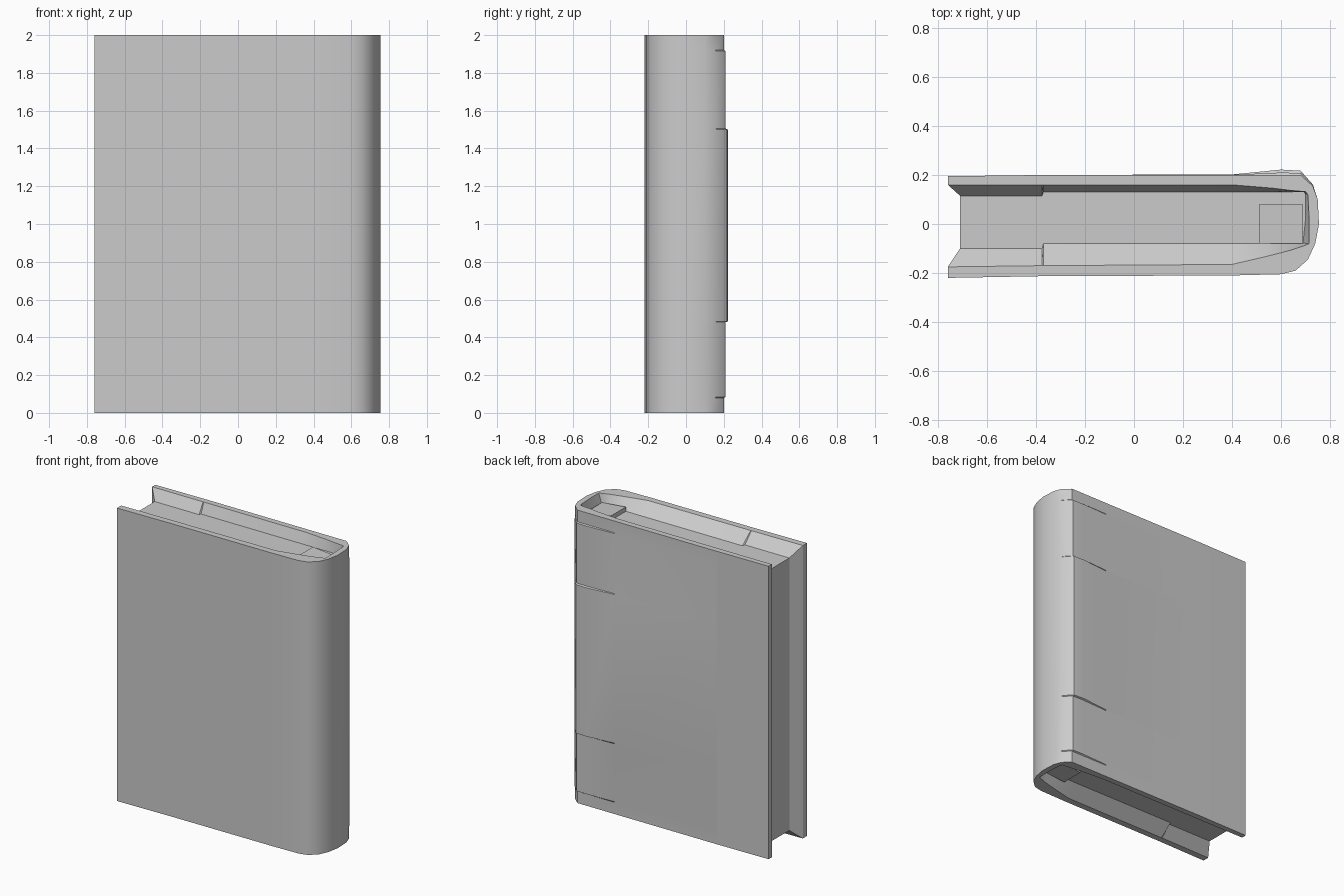
import bpy, bmesh, math

if "Cube" in bpy.data.objects:
    bpy.data.objects.remove(bpy.data.objects["Cube"])

# Each row: outer cover x,y / inner rim x,y / page edge x,y / back hinge bulge
ROWS = [
    (-.76, -.22, -.76, -.175, -.71, -.10, 0),
    (-.375, -.213, -.375, -.17, -.375, -.10, 0),
    (-.37, -.213, -.37, -.17, -.37, -.08, 0),
    (.40, -.21, .40, -.165, .40, -.08, 0),
    (.60, -.205, .53, -.135, .55, -.08, 0),
    (.66, -.19, .64, -.107, .66, -.08, 0),
    (.71, -.145, .69, -.09, .68, -.08, 0),
    (.74, -.08, .715, -.08, .69, -.078, 0),
    (.755, 0, .715, .02, .70, .02, 0),
    (.75, .10, .71, .12, .70, .12, 0),
    (.73, .155, .70, .132, .695, .13, .3),
    (.68, .20, .64, .137, .64, .13, .8),
    (.60, .20, .56, .147, .56, .13, 1),
    (.40, .20, .40, .16, .40, .13, .1),
    (-.37, .20, -.37, .16, -.37, .13, 0),
    (-.375, .20, -.375, .16, -.375, .115, 0),
    (-.76, .195, -.76, .16, -.71, .115, 0),
]
H, DEPTH = 2.0, 0.07


def finish(name, bm):
    mesh = bpy.data.meshes.new(name)
    bm.to_mesh(mesh)
    bm.free()
    ob = bpy.data.objects.new(name, mesh)
    bpy.context.collection.objects.link(ob)
    bpy.ops.object.select_all(action='DESELECT')
    ob.select_set(True)
    bpy.context.view_layer.objects.active = ob
    bpy.ops.object.shade_smooth_by_angle(angle=math.radians(30))
    return ob


def ring(bm, col, z, bulge=0.0):
    return [bm.verts.new((r[col], r[col + 1] + bulge * r[6], z)) for r in ROWS]


def bridge(bm, rings):
    for a, b in zip(rings, rings[1:]):
        for i in range(len(a) - 1):
            bm.faces.new((a[i], a[i + 1], b[i + 1], b[i]))


# Cover: boards and spine, with inner faces sloping down to the pages
bm = bmesh.new()
levels = [(0, 0), (.08, 0), (.085, .01), (.48, .01), (.485, .022),
          (1.5, .022), (1.505, .01), (1.915, .01), (1.92, 0), (H, 0)]
outer = [ring(bm, 0, z, b) for z, b in levels]
rim_top, rim_low = ring(bm, 2, H), ring(bm, 2, 0)
page_top, page_low = ring(bm, 4, H - DEPTH), ring(bm, 4, DEPTH)
bridge(bm, [page_low, rim_low] + outer + [rim_top, page_top])
# Fore-edge strips and their sloping inner faces
for end in (0, -1):
    strip = [o[end] for o in outer] + [rim_top[end], rim_low[end]]
    slope = [rim_low[end], rim_top[end], page_top[end], page_low[end]]
    for f in (strip, slope):
        bm.faces.new(f if end == -1 else f[::-1])
bmesh.ops.recalc_face_normals(bm, faces=bm.faces)
finish("cover", bm)

# Page block: top, bottom and fore edge, meeting the cover's inner slopes
bm = bmesh.new()
low, top = ring(bm, 4, DEPTH), ring(bm, 4, H - DEPTH)
bm.faces.new(top)
bm.faces.new(low[::-1])
bm.faces.new((low[-1], low[0], top[0], top[-1]))
finish("pages", bm)

# Headbands: small wedges at both ends of the spine
for name, side in (("headband_top", 1), ("headband_bottom", -1)):
    bm = bmesh.new()
    prof = [(.51, 0), (.51, .03), (.69, .012), (.69, 0)]
    loops = [[bm.verts.new((x, y, H / 2 + side * (H / 2 - DEPTH + h)))
              for x, h in prof] for y in (-.08, .08)]
    for i in range(4):
        j = (i + 1) % 4
        bm.faces.new((loops[0][i], loops[0][j], loops[1][j], loops[1][i]))
    bm.faces.new(loops[0])
    bm.faces.new(loops[1][::-1])
    bmesh.ops.recalc_face_normals(bm, faces=bm.faces)
    finish(name, bm)
